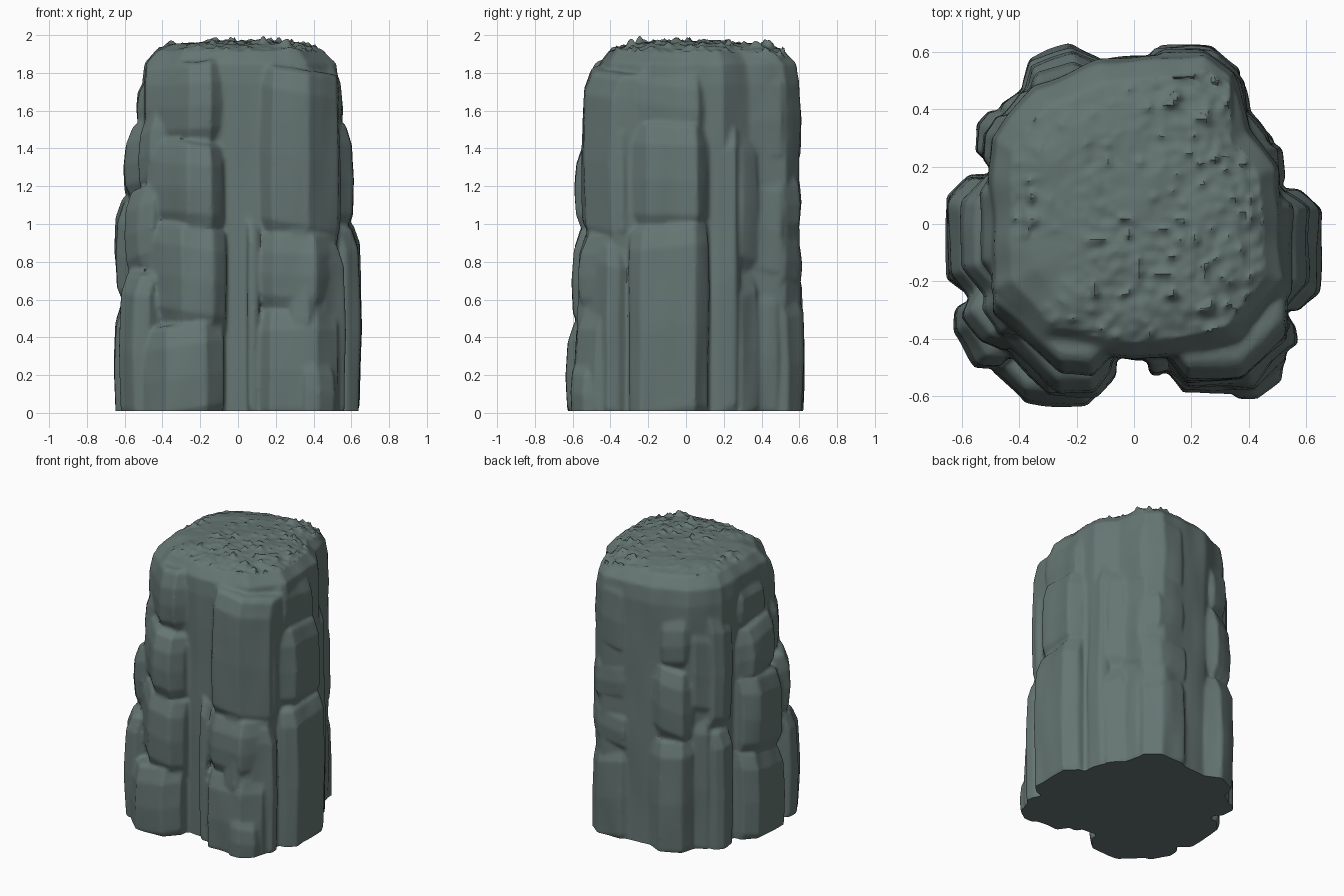
import bpy, bmesh, math, random
from mathutils import Vector, noise

if "Cube" in bpy.data.objects:
    bpy.data.objects.remove(bpy.data.objects["Cube"])

random.seed(4)
bm = bmesh.new()


def loft(rings):
    """Closed solid through matching rings of points."""
    vs = [[bm.verts.new(p) for p in r] for r in rings]
    n = len(vs[0])
    for a, b in zip(vs, vs[1:]):
        for i in range(n):
            j = (i + 1) % n
            bm.faces.new((a[i], a[j], b[j], b[i]))
    bm.faces.new(vs[0][::-1])
    bm.faces.new(vs[-1])


def block(angle, r, s, w, z0, z1, cut=0):
    """Weathered slab facing 'angle', outer face at distance r, sideways offset s.
    'cut' chamfers the +side corner, or the -side corner when negative."""
    a = math.radians(angle)
    n = Vector((math.cos(a), math.sin(a), 0))
    t = Vector((-n.y, n.x, 0))
    h, c = w / 2, min(0.08, w * 0.25)
    cp, cm = max(c, cut), max(c, -cut)
    j = lambda k=0.01: random.uniform(-k, k)
    # plan outline: sideways, outward
    plan = [(h, 0.15), (h, r - cp + j()), (h - cp + j(0.02), r + j(0.006)),
            (-h + cm + j(0.02), r + j(0.006)), (-h, r - cm + j()), (-h, 0.15)]
    tilt = j(0.04)
    e = min(0.12, (z1 - z0) * 0.25)
    rings = []
    for z, inset in ((z0, 0.06), (z0 + e, 0.008), ((z0 + z1) / 2, 0),
                     (z1 - e, 0.01), (z1 - 0.02, 0.045), (z1, 0.075)):
        ring = []
        for u, v in plan:
            p = n * (v - (inset if v > 0.2 else 0)) + t * (s + u * (1 - inset))
            p.z = z + tilt * u / h
            ring.append(p)
        rings.append(ring[::-1])
    loft(rings)


# core column with domed top
outline = [(-.5, -.23), (-.33, -.41), (0, -.475), (.2, -.46), (.37, -.41),
           (.53, -.2), (.51, .2), (.4, .33), (.35, .53), (.25, .6),
           (.03, .585), (-.12, .57), (-.35, .48), (-.5, .3)]
levels = [(-.1, 1), (1.0, 1), (1.74, 1), (1.85, .975), (1.92, .86), (1.95, .68), (1.965, .35)]
loft([[(x * k, y * k, z) for x, y in outline] for z, k in levels])

# front: left stack, right stack, thin rib in the groove
front = [(-90, .635, -.28, .42, -.1, .48, -.12), (-90, .605, -.27, .42, .42, 1.0, -.18),
         (-90, .59, -.28, .41, .94, 1.44, -.21), (-90, .53, -.28, .42, 1.38, 1.86, -.22),
         (-90, .585, .32, .43, -.1, .56, .1), (-90, .57, .31, .43, .5, .96, .13),
         (-90, .55, .32, .42, .88, 1.82, .15), (-90, .53, .08, .06, -.1, 1.02),
         (-50, .75, 0, .22, -.1, .3), (-50, .685, 0, .28, .2, .8),
         (-50, .645, 0, .26, .7, 1.5)]
# right side
right = [(0, .65, -.09, .42, -.1, 1.0), (0, .615, -.09, .42, .93, 1.54),
         (0, .55, -.08, .46, 1.4, 1.84), (0, .57, -.4, .2, -.1, .9, -.1),
         (0, .55, -.36, .2, .85, 1.6, -.1), (0, .52, .2, .17, -.1, 1.5),
         (38, .57, 0, .2, -.1, .75), (38, .56, 0, .18, .7, 1.5),
         (10, .47, .35, .28, -.1, .7), (10, .46, .35, .28, .64, 1.3),
         (10, .45, .35, .28, 1.24, 1.86)]
# back
back = [(90, .625, -.19, .36, -.1, .66, -.09), (90, .61, -.19, .36, .6, .97, -.09),
        (90, .61, -.19, .35, .92, 1.31, -.09), (90, .615, -.18, .34, 1.26, 1.88, -.09),
        (112, .665, .04, .29, -.1, .8), (112, .645, .04, .28, .74, 1.3),
        (112, .61, .05, .28, 1.24, 1.68), (135, .62, 0, .2, -.1, .95),
        (135, .605, 0, .2, .9, 1.6)]
# left side
left = [(180, .655, .04, .43, -.1, .6), (180, .65, .05, .43, .55, 1.14),
        (180, .605, .04, .4, 1.08, 1.52), (180, .54, .02, .42, 1.45, 1.78),
        (180, .55, -.29, .2, -.1, .85), (180, .53, -.28, .2, .8, 1.65),
        (-144, .735, 0, .25, -.1, .75), (-146, .68, 0, .23, .7, 1.2),
        (-146, .61, 0, .22, 1.12, 1.6)]
for spec in front + right + back + left:
    block(*spec)

bmesh.ops.recalc_face_normals(bm, faces=bm.faces)
me = bpy.data.meshes.new("rock_column")
bm.to_mesh(me)
bm.free()
rock = bpy.data.objects.new("rock_column", me)
bpy.context.collection.objects.link(rock)
bpy.context.view_layer.objects.active = rock
rock.select_set(True)

# fuse the slabs into one stone and soften it
m = rock.modifiers.new("fuse", 'REMESH')
m.mode = 'VOXEL'
m.voxel_size = 0.012
bpy.ops.object.modifier_apply(modifier="fuse")
m = rock.modifiers.new("soften", 'SMOOTH')
m.factor, m.iterations = 0.5, 4
bpy.ops.object.modifier_apply(modifier="soften")

# weathering: long vertical ripples on the sides, patchy grit on the top
bm = bmesh.new()
bm.from_mesh(rock.data)
bm.normal_update()
moves = []
for v in bm.verts:
    p = v.co
    side = noise.noise(Vector((p.x * 7, p.y * 7, p.z * 2)))
    d = v.normal * side * 0.012
    if v.normal.z > 0.75 and p.z > 1.88:
        g = noise.noise(p * 26)
        patch = max(0, min(1, 0.6 + p.x * 1.2 + noise.noise(p * 5)))
        d += Vector((0, 0, patch * (0.012 * g + 0.06 * max(0, g - 0.32))))
    moves.append(d)
for v, d in zip(bm.verts, moves):
    v.co += d

# flat base
bmesh.ops.bisect_plane(bm, geom=bm.verts[:] + bm.edges[:] + bm.faces[:],
                       plane_co=(0, 0, 0.01), plane_no=(0, 0, 1), clear_inner=True)
bmesh.ops.holes_fill(bm, edges=[e for e in bm.edges if e.is_boundary], sides=0)
bm.to_mesh(rock.data)
bm.free()

stone = bpy.data.materials.new("grey_green_stone")
stone.diffuse_color = (0.13, 0.18, 0.17, 1)
stone.use_nodes = True
stone.node_tree.nodes["Principled BSDF"].inputs["Base Color"].default_value = stone.diffuse_color
rock.data.materials.clear()
rock.data.materials.append(stone)
bpy.ops.object.shade_smooth_by_angle(angle=math.radians(40))
